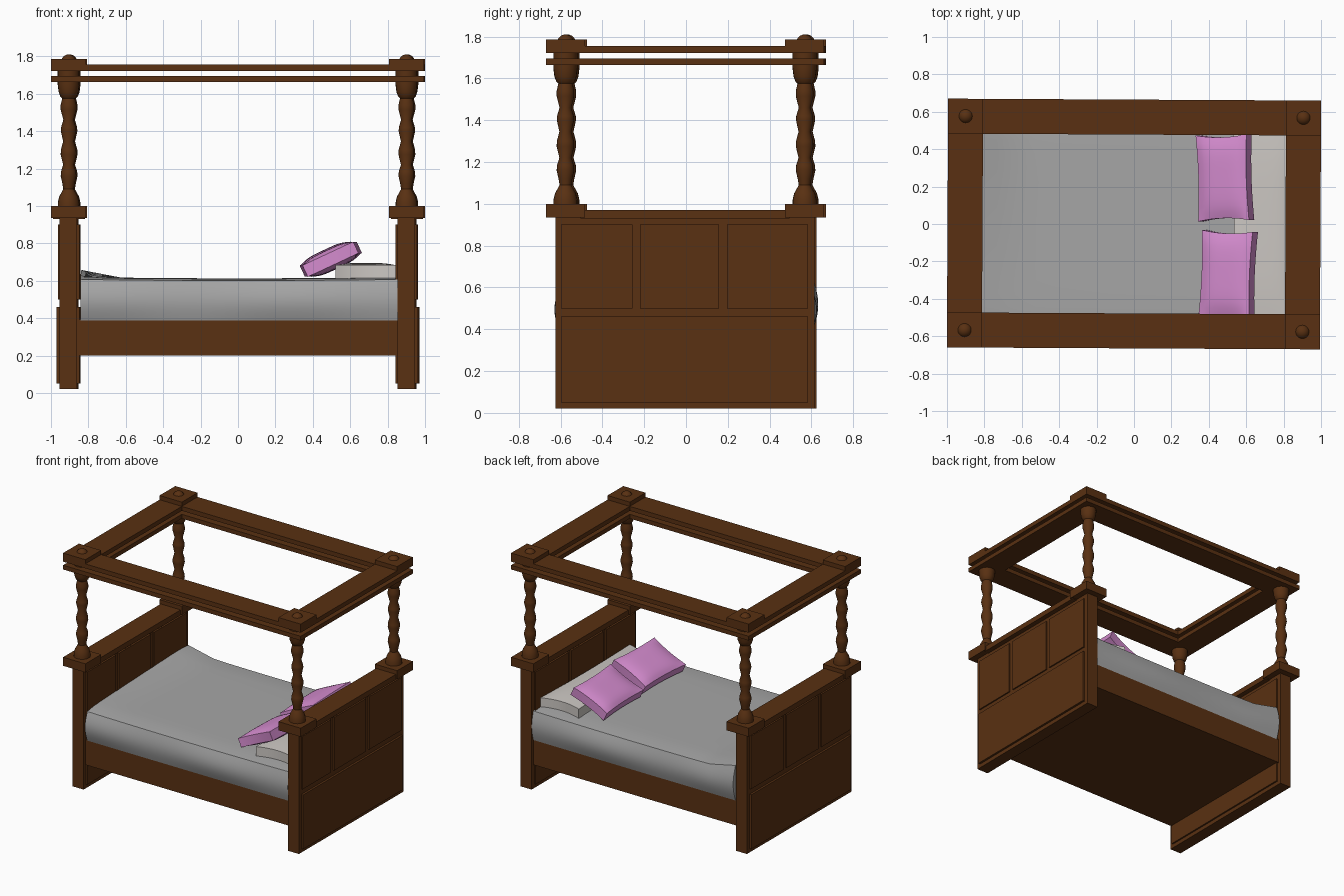
import bpy, bmesh, math
from mathutils import Matrix, Vector

if "Cube" in bpy.data.objects:
    bpy.data.objects.remove(bpy.data.objects["Cube"])


def material(name, rgb):
    m = bpy.data.materials.new(name)
    m.diffuse_color = (*rgb, 1)
    m.use_nodes = True
    m.node_tree.nodes["Principled BSDF"].inputs["Base Color"].default_value = m.diffuse_color
    return m


WOOD = material("dark_wood", (0.10, 0.03, 0.006))
PINK = material("pink_fabric", (0.66, 0.26, 0.62))
LINEN = material("linen", (0.60, 0.57, 0.54))
SHEET = material("grey_sheet", (0.38, 0.38, 0.38))


def finish(name, bm, mat, smooth=None):
    bmesh.ops.recalc_face_normals(bm, faces=bm.faces)
    me = bpy.data.meshes.new(name)
    bm.to_mesh(me)
    bm.free()
    ob = bpy.data.objects.new(name, me)
    bpy.context.collection.objects.link(ob)
    me.materials.append(mat)
    if smooth:
        bpy.ops.object.select_all(action='DESELECT')
        ob.select_set(True)
        bpy.context.view_layer.objects.active = ob
        bpy.ops.object.shade_smooth_by_angle(angle=math.radians(smooth))
    return ob


def add_box(bm, x0, x1, y0, y1, z0, z1):
    m = (Matrix.Translation(((x0 + x1) / 2, (y0 + y1) / 2, (z0 + z1) / 2))
         @ Matrix.Diagonal((abs(x1 - x0), y1 - y0, z1 - z0, 1)))
    bmesh.ops.create_cube(bm, size=1, matrix=m)


def box(name, *dims):
    bm = bmesh.new()
    add_box(bm, *dims)
    return finish(name, bm, WOOD)


def lathe(name, profile, x, y, segments=20):
    bm = bmesh.new()
    vs = [bm.verts.new((x + r, y, z)) for r, z in profile]
    es = [bm.edges.new(p) for p in zip(vs, vs[1:])]
    bmesh.ops.spin(bm, geom=vs + es, cent=(x, y, 0), axis=(0, 0, 1),
                   angle=math.tau, steps=segments)
    bmesh.ops.remove_doubles(bm, verts=bm.verts, dist=1e-5)
    return finish(name, bm, WOOD, 35)


def soft(name, deform, mat, matrix=Matrix(), cuts=11):
    """Gridded unit block (-1..1) reshaped by a function, for cushions."""
    bm = bmesh.new()
    bmesh.ops.create_cube(bm, size=2)
    bmesh.ops.subdivide_edges(bm, edges=bm.edges[:], cuts=cuts, use_grid_fill=True)
    for v in bm.verts:
        v.co = matrix @ Vector(deform(*v.co))
    return finish(name, bm, mat, 50)


X, Y, W = 0.997, 0.665, 0.187      # outer half sizes and beam width
PX, PY = 0.903, 0.572              # post centres

# Head and foot boards with raised panels on both faces
for side, s in (("head", 1), ("foot", -1)):
    box(side + "_board", s * 0.857, s * 0.95, -0.62, 0.62, 0.02, 0.95)
    bm = bmesh.new()
    for a, b, z0, z1, t in ((-0.592, 0.588, 0.05, 0.46, 0.016),
                            (-0.592, -0.252, 0.5, 0.9, 0.01),
                            (-0.215, 0.162, 0.5, 0.9, 0.01),
                            (0.2, 0.588, 0.5, 0.9, 0.01)):
        add_box(bm, s * 0.94, s * (0.95 + t), a, b, z0, z1)
        add_box(bm, s * 0.845, s * 0.87, a, b, z0, z1)
    finish(side + "_panels", bm, WOOD)
    box(side + "_cap", s * (X - W + 0.01), s * (X - 0.01), -0.5, 0.5, 0.93, 0.97)

# Bed base
box("bed_base", -0.86, 0.86, -0.6, 0.6, 0.2, 0.392)

# Corner blocks, turned posts and finials
POST = [(0, 0.99), (0.058, 0.99), (0.057, 1.02), (0.05, 1.05), (0.036, 1.075),
        (0.028, 1.09), (0.033, 1.12), (0.042, 1.16), (0.04, 1.185), (0.029, 1.22),
        (0.042, 1.275), (0.041, 1.3), (0.029, 1.345), (0.041, 1.4), (0.04, 1.42),
        (0.028, 1.46), (0.042, 1.515), (0.042, 1.54), (0.034, 1.575),
        (0.044, 1.585), (0.053, 1.61), (0.058, 1.65), (0.058, 1.73), (0, 1.73)]
KNOB = [(0.04 * math.cos(a * math.pi / 12), 1.77 + 0.04 * math.sin(a * math.pi / 12))
        for a in range(7)]
for i, (sx, sy) in enumerate(((-1, -1), (1, -1), (-1, 1), (1, 1)), 1):
    ys = sorted((sy * (Y - W), sy * Y))
    box(f"lower_block_{i}", sx * (X - W), sx * X, *ys, 0.935, 1.0)
    box(f"upper_block_{i}", sx * (X - W), sx * X, *ys, 1.722, 1.787)
    lathe(f"post_{i}", POST, sx * PX, sy * PY)
    lathe(f"finial_{i}", KNOB, sx * PX, sy * PY)

# Canopy: two stacked frames with an open gap between them
for name, z0, z1 in (("lower", 1.663, 1.695), ("upper", 1.722, 1.755)):
    bm = bmesh.new()
    e = 0 if name == "lower" else W
    for s in (-1, 1):
        add_box(bm, -X + e, X - e, *sorted((s * (Y - W), s * Y)), z0, z1)
        add_box(bm, s * (X - W), s * X, -Y + W, Y - W, z0, z1)
    finish(name + "_canopy_frame", bm, WOOD)


# Mattress with bulging sides and a lifted foot corner
def mattress(u, v, w):
    x = 0.008 + 0.848 * u
    bulge = 0.028 * math.cos(w * math.pi / 2) * (0.85 + 0.15 * math.sin(5 * u))
    y = v * (0.6 + bulge)
    lift = max(0, (-x - 0.62) / 0.22) * (0.5 + 0.5 * v) * 0.045
    z = 0.5 + 0.113 * w + (1 + w) / 2 * (lift + 0.006 * u * u
        - 0.012 * max(abs(v) ** 10, 0))
    return x, y, z


soft("mattress", mattress, SHEET, cuts=15)


# Pillows: puffed middle, thin sides, edges drawn in between the corners
def pillow(lx, ly, lz, rim):
    def f(u, v, w):
        puff = rim + (1 - rim) * (1 - u ** 4) * (1 - v ** 4)
        return (lx * u * (1 - 0.06 * (1 - v * v) * abs(u)),
                ly * v * (1 - 0.06 * (1 - u * u) * abs(v)), lz * w * puff)
    return f


soft("bolster", pillow(0.16, 0.53, 0.047, 0.75), LINEN,
     Matrix.Translation((0.685, 0, 0.648)))
for name, x, y, turn in (("left", 0.485, 0.25, 2), ("right", 0.505, -0.265, -2)):
    m = (Matrix.Translation((x, y, 0.715))
         @ Matrix.Rotation(math.radians(turn), 4, 'Z')
         @ Matrix.Rotation(math.radians(-25), 4, 'Y'))
    soft("pink_pillow_" + name, pillow(0.15, 0.23, 0.056, 0.6), PINK, m)

# Whole bed stands very slightly turned
turn = Matrix.Rotation(math.radians(-0.3), 4, 'Z')
for ob in bpy.context.collection.objects:
    ob.data.transform(turn)
